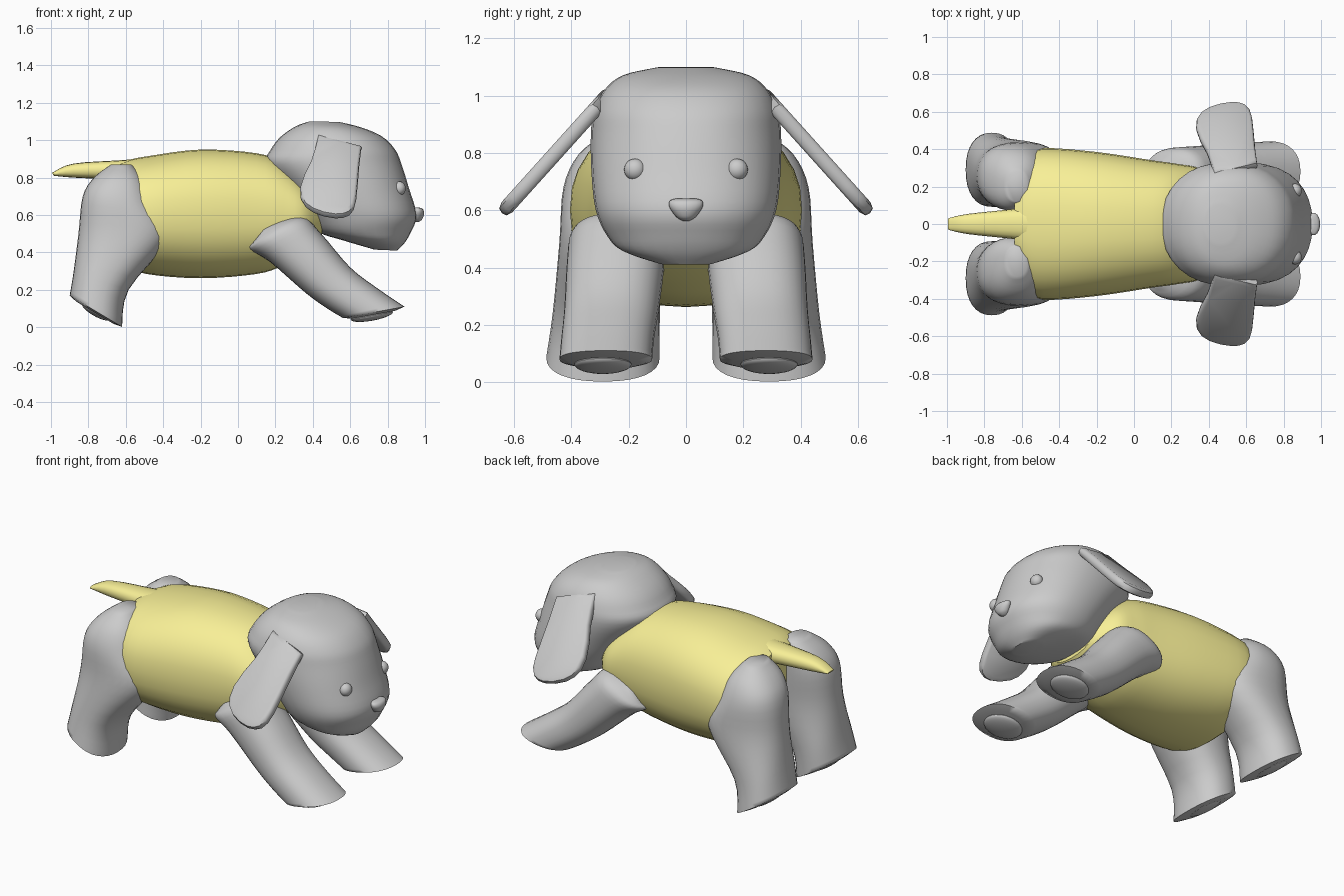
import bpy, bmesh, math
from mathutils import Vector, Matrix

if "Cube" in bpy.data.objects:
    bpy.data.objects.remove(bpy.data.objects["Cube"])

yellow = bpy.data.materials.new("yellow_plush")
yellow.diffuse_color = (0.94, 0.87, 0.31, 1)
yellow.use_nodes = True
yellow.node_tree.nodes["Principled BSDF"].inputs["Base Color"].default_value = yellow.diffuse_color


def finish(bm, name, mat=None, angle=40):
    bmesh.ops.recalc_face_normals(bm, faces=bm.faces)
    me = bpy.data.meshes.new(name)
    bm.to_mesh(me)
    bm.free()
    ob = bpy.data.objects.new(name, me)
    bpy.context.collection.objects.link(ob)
    if mat:
        me.materials.append(mat)
    bpy.ops.object.select_all(action='DESELECT')
    ob.select_set(True)
    bpy.context.view_layer.objects.active = ob
    bpy.ops.object.shade_smooth_by_angle(angle=math.radians(angle))
    return ob


def skin(loops, name, mat=None, angle=40):
    """Bridge closed loops of points and cap both ends."""
    bm = bmesh.new()
    rows = [[bm.verts.new(p) for p in lp] for lp in loops]
    n = len(rows[0])
    for a, b in zip(rows, rows[1:]):
        for i in range(n):
            j = (i + 1) % n
            bm.faces.new((a[i], a[j], b[j], b[i]))
    bm.faces.new(rows[0])
    bm.faces.new(rows[-1])
    return finish(bm, name, mat, angle)


def smooth_rows(rows, steps):
    """Catmull-Rom interpolation between cross-section rows."""
    pts = [rows[0]] + rows + [rows[-1]]
    out = []
    for k in range(len(rows) - 1):
        for s in range(steps):
            t = s / steps
            out.append([0.5 * (2 * b + (c - a) * t + (2 * a - 5 * b + 4 * c - d) * t * t
                               + (3 * b - a - 3 * c + d) * t ** 3)
                        for a, b, c, d in zip(*pts[k:k + 4])])
    return out + [list(rows[-1])]


def loft(rows, name, mat=None, power=2.2, steps=4, side=1, n=32, sole=None):
    """Rows: (ax, az, bx, bz, y centre, y half width); a and b are opposite profile points.
    An optional sole row is added as a slightly domed end."""
    e = 2 / power
    sp = lambda v: math.copysign(abs(v) ** e, v)
    loops = []
    for ax, az, bx, bz, yc, w in smooth_rows(rows, steps) + ([sole] if sole else []):
        lp = []
        for i in range(n):
            t = 2 * math.pi * i / n
            c, s = sp(math.cos(t)), sp(math.sin(t))
            lp.append(((ax + bx) / 2 + (ax - bx) / 2 * c, side * (yc + w * s),
                       (az + bz) / 2 + (az - bz) / 2 * c))
        loops.append(lp)
    return skin(loops, name, mat, 75 if sole else 40)


def ball(name, loc, scale, tilt=0):
    bm = bmesh.new()
    bmesh.ops.create_uvsphere(bm, u_segments=24, v_segments=14, radius=1)
    m = Matrix.Translation(loc) @ Matrix.Rotation(tilt, 4, 'Y') @ Matrix.Diagonal((*scale, 1))
    bmesh.ops.transform(bm, matrix=m, verts=bm.verts)
    return finish(bm, name)


# body
loft([(-.64, .87, -.63, .40, 0, .26), (-.58, .895, -.58, .33, 0, .36), (-.48, .915, -.49, .285, 0, .405),
      (-.2, .95, -.2, .262, 0, .385), (.1, .93, .1, .285, 0, .34), (.24, .88, .24, .33, 0, .32),
      (.36, .78, .36, .40, 0, .29), (.45, .68, .45, .48, 0, .18)], "body", yellow, 2.3)

# tail
loft([(-.45, .915, -.45, .76, 0, .11), (-.6, .895, -.6, .785, 0, .085), (-.88, .875, -.88, .80, 0, .055),
      (-.995, .825, -.985, .81, 0, .032)], "tail", yellow, 2.4, n=16)

# head, stacked upwards
loft([(.85, .41, .73, .415, 0, .09), (.89, .45, .56, .465, 0, .22), (.925, .51, .43, .51, 0, .275),
      (.955, .60, .36, .60, 0, .315), (.915, .74, .27, .72, 0, .33), (.875, .87, .15, .87, 0, .332),
      (.84, .95, .175, .95, 0, .32), (.77, 1.02, .23, 1.02, 0, .285), (.66, 1.068, .31, 1.075, 0, .22),
      (.54, 1.098, .38, 1.10, 0, .10)], "head")

# nose, wide on top and narrow below
loft([(.965, .563, .93, .563, 0, .012), (.983, .575, .93, .575, 0, .032), (.994, .60, .93, .60, 0, .052),
      (.994, .62, .93, .62, 0, .06), (.985, .634, .93, .634, 0, .055), (.965, .641, .93, .641, 0, .035)],
     "nose", None, 2, n=20)

# ear outline in x and z
EAR = [(.43, 1.02), (.545, .99), (.66, .96), (.648, .86), (.64, .76), (.632, .68), (.62, .635), (.595, .605),
       (.56, .592), (.52, .59), (.46, .60), (.40, .622), (.36, .65), (.335, .69), (.332, .74), (.355, .81),
       (.39, .88), (.412, .95)]

for s, label in ((1, "left"), (-1, "right")):
    loft([(.16, .55, .07, .44, .245, .09), (.34, .59, .06, .415, .245, .155),
          (.445, .50, .17, .35, .245, .17), (.60, .32, .36, .185, .26, .165),
          (.75, .205, .47, .105, .273, .162), (.89, .11, .56, .05, .28, .162)],
         "front_leg_" + label, power=2.3, side=s, sole=(.84, .088, .61, .046, .28, .12))
    ball("front_paw_pad_" + label, (.715, s * .29, .062), (.115, .10, .027), -.18)

    loft([(-.57, .87, -.68, .87, .20, .08), (-.50, .79, -.77, .80, .225, .15),
          (-.445, .66, -.83, .70, .25, .178), (-.37, .48, -.853, .50, .262, .18),
          (-.585, .20, -.88, .29, .278, .187), (-.62, .002, -.90, .17, .29, .198)],
         "rear_leg_" + label, power=2.3, side=s, sole=(-.665, .018, -.865, .137, .29, .15))
    ball("rear_paw_pad_" + label, (-.76, s * .29, .083), (.085, .11, .024), math.radians(30))

    # ear: a flat slab with softened rim, leaning outwards
    mid = Vector((.50, s * .46, .80))
    nrm = Vector((0, s * .73, .68))
    plane = [Vector((x, s * (.265 + (1.01 - z) * .90), z)) for x, z in EAR]
    skin([[mid + (p - mid) * k + nrm * d for p in plane]
          for k, d in ((.90, -.026), (.98, -.018), (1, 0), (.98, .018), (.90, .026))],
         "ear_" + label, angle=50)

    ball("eye_" + label, (.862, s * .178, .742), (.035, .038, .038))
